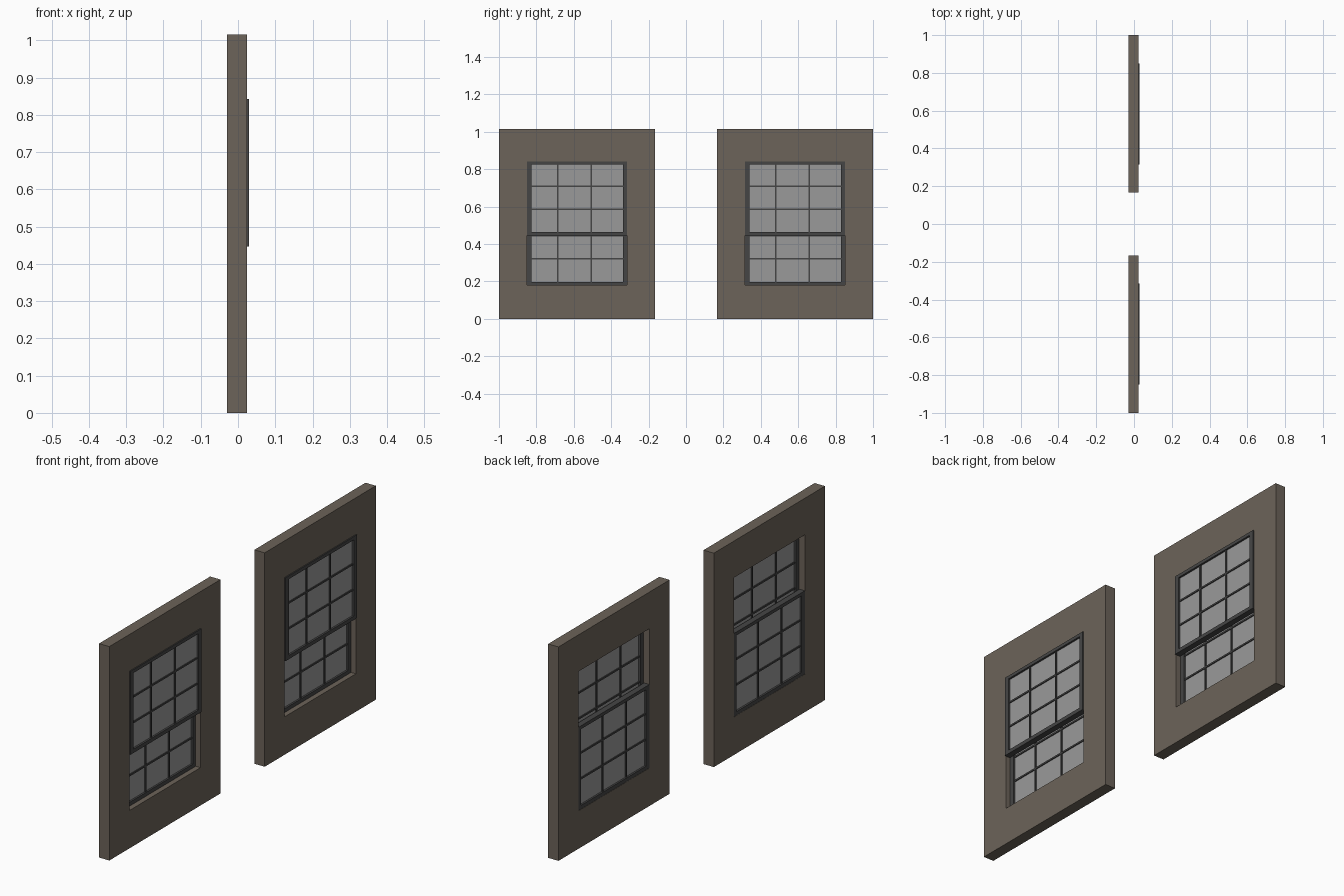
import bpy, bmesh

if "Cube" in bpy.data.objects:
    bpy.data.objects.remove(bpy.data.objects["Cube"])


def material(name, rgb):
    m = bpy.data.materials.new(name)
    m.diffuse_color = (*rgb, 1)
    m.use_nodes = True
    m.node_tree.nodes["Principled BSDF"].inputs["Base Color"].default_value = m.diffuse_color
    return m


WALL = material("wall_brown", (0.15, 0.125, 0.10))
TRIM = material("sash_dark", (0.06, 0.06, 0.06))
GLASS = material("pane_grey", (0.32, 0.32, 0.32))


def finish(name, bm, mat):
    bmesh.ops.recalc_face_normals(bm, faces=bm.faces)
    me = bpy.data.meshes.new(name)
    bm.to_mesh(me)
    bm.free()
    me.materials.append(mat)
    ob = bpy.data.objects.new(name, me)
    bpy.context.collection.objects.link(ob)


def add_box(bm, x0, x1, y0, y1, z0, z1):
    for v in bmesh.ops.create_cube(bm, size=1)["verts"]:
        v.co = (x0 if v.co.x < 0 else x1, y0 if v.co.y < 0 else y1,
                z0 if v.co.z < 0 else z1)


def add_frame(bm, x0, x1, outer, inner):
    """Rectangular ring; rects are (y0, y1, z0, z1)."""
    def ring(r, x):
        y0, y1, z0, z1 = r
        return [bm.verts.new((x, y, z)) for y, z in
                ((y0, z0), (y1, z0), (y1, z1), (y0, z1))]
    loops = [ring(outer, x0), ring(outer, x1), ring(inner, x1), ring(inner, x0)]
    for a, b in zip(loops, loops[1:] + loops[:1]):
        for i in range(4):
            j = (i + 1) % 4
            bm.faces.new((a[i], a[j], b[j], b[i]))


def sash(name, x0, x1, y, z):
    """Three by three sash with its lower left corner at y, z."""
    w, h = 0.534, 0.396
    inner = (y + 0.024, y + w - 0.022, z + 0.018, z + h - 0.016)
    mid = (x0 + x1) / 2
    bm = bmesh.new()
    add_frame(bm, x0, x1, (y, y + w, z, z + h), inner)
    finish(name + "_frame", bm, TRIM)

    # Glazing bars
    bm = bmesh.new()
    for dy in (0.165, 0.343):
        add_box(bm, mid - 0.010, mid + 0.010, y + dy - 0.004, y + dy + 0.004, *inner[2:])
    for dz in (0.141, 0.263):
        add_box(bm, mid - 0.0095, mid + 0.0095, *inner[:2], z + dz - 0.004, z + dz + 0.004)
    finish(name + "_bars", bm, TRIM)

    # Glass
    bm = bmesh.new()
    add_box(bm, mid - 0.005, mid + 0.005, *inner)
    finish(name + "_glass", bm, GLASS)


for side, y in (("left", -1.0), ("right", 0.166)):
    # Wall panel with window opening
    bm = bmesh.new()
    add_frame(bm, -0.03, 0.024, (y, y + 0.834, 0, 1.016),
              (y + 0.15, y + 0.684, 0.18, 0.842))
    finish(side + "_wall_panel", bm, WALL)
    # Outer upper sash and inner lower sash
    sash(side + "_upper_sash", 0.001, 0.0295, y + 0.15, 0.446)
    sash(side + "_lower_sash", -0.029, -0.001, y + 0.15, 0.18)
